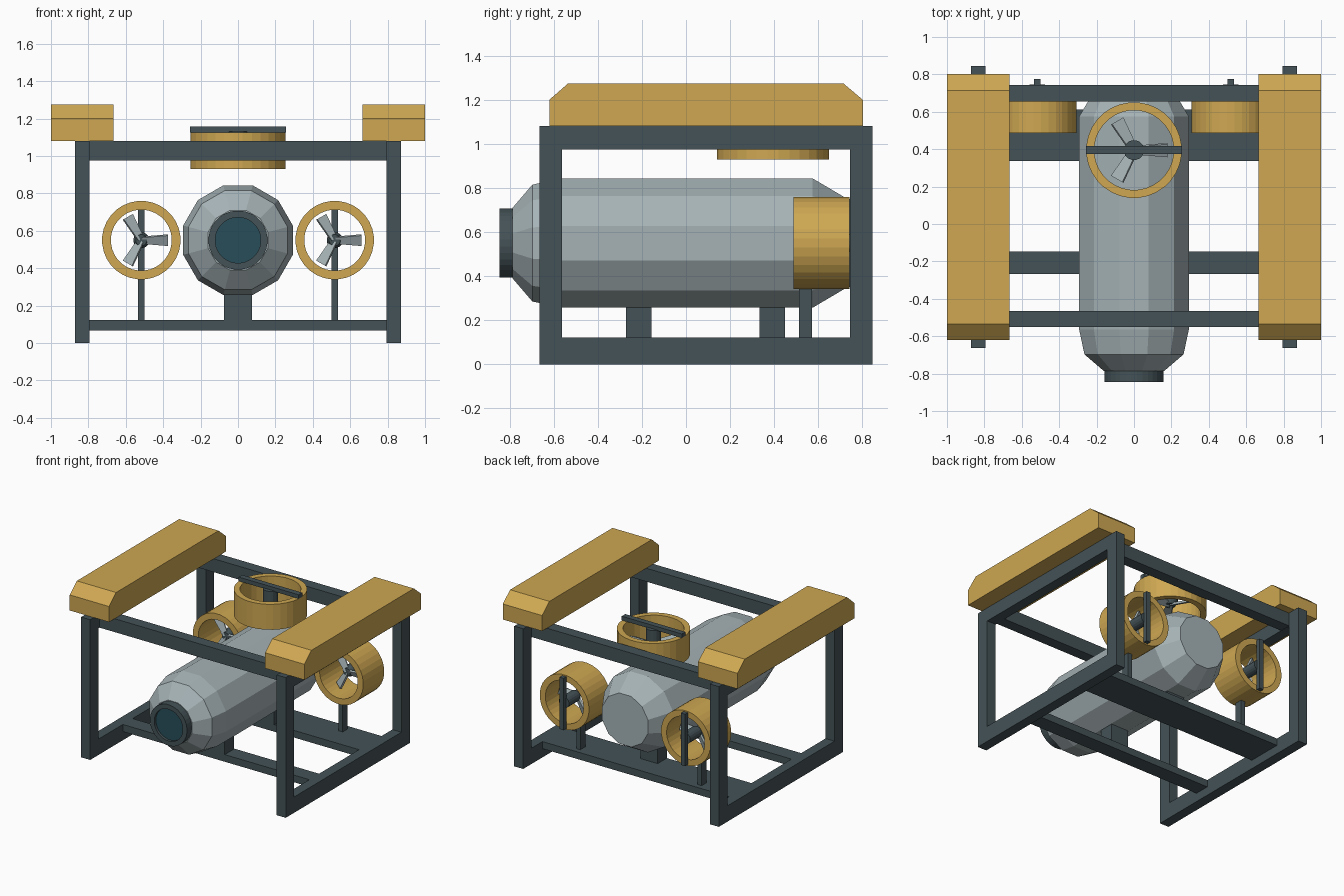
import bpy, bmesh
from math import pi, sin, cos, radians
from mathutils import Matrix, Vector

if "Cube" in bpy.data.objects:
    bpy.data.objects.remove(bpy.data.objects["Cube"])


def material(name, rgb):
    m = bpy.data.materials.new(name)
    m.diffuse_color = (*rgb, 1)
    m.use_nodes = True
    m.node_tree.nodes["Principled BSDF"].inputs["Base Color"].default_value = m.diffuse_color
    return m


GOLD = material("gold", (0.62, 0.39, 0.085))
DARK = material("dark_steel", (0.058, 0.085, 0.095))
HULL = material("pale_metal", (0.38, 0.45, 0.47))
GLASS = material("lens_glass", (0.02, 0.075, 0.1))


def finish(name, bm, mat, matrix=Matrix()):
    bmesh.ops.recalc_face_normals(bm, faces=bm.faces)
    me = bpy.data.meshes.new(name)
    bm.to_mesh(me)
    bm.free()
    me.materials.append(mat)
    ob = bpy.data.objects.new(name, me)
    ob.matrix_world = matrix
    bpy.context.collection.objects.link(ob)
    return ob


def box(name, x, y, z, mat=DARK, matrix=Matrix()):
    bm = bmesh.new()
    size = [b - a for a, b in (x, y, z)]
    mid = [(a + b) / 2 for a, b in (x, y, z)]
    bmesh.ops.create_cube(bm, size=1, matrix=Matrix.Translation(mid) @ Matrix.Diagonal((*size, 1)))
    return finish(name, bm, mat, matrix)


def lathe(name, profile, n, mat, matrix=Matrix(), closed=False):
    """Revolve (radius, height) points about local z; ends are capped unless closed."""
    bm = bmesh.new()
    rings = [[bm.verts.new((r * cos((i + .5) * 2 * pi / n), r * sin((i + .5) * 2 * pi / n), h))
              for i in range(n)] for r, h in profile]
    pairs = list(zip(rings, rings[1:]))
    if closed:
        pairs.append((rings[-1], rings[0]))
    else:
        bm.faces.new(rings[0])
        bm.faces.new(rings[-1])
    for a, b in pairs:
        for i in range(n):
            j = (i + 1) % n
            bm.faces.new((a[i], a[j], b[j], b[i]))
    return finish(name, bm, mat, matrix)


def prism_x(name, loops, x, mat):
    """Side profile in (y, z) extruded along x; a second loop cuts a window."""
    bm = bmesh.new()
    rows = [[[bm.verts.new((px, *p)) for p in loop] for px in x] for loop in loops]
    n = len(loops[0])
    for a, b in rows:
        for i in range(n):
            j = (i + 1) % n
            bm.faces.new((a[i], a[j], b[j], b[i]))
    for k in (0, 1):
        if len(loops) == 1:
            bm.faces.new(rows[0][k])
        else:
            o, w = rows[0][k], rows[1][k]
            for i in range(n):
                j = (i + 1) % n
                bm.faces.new((o[i], o[j], w[j], w[i]))
    return finish(name, bm, mat)


def rect(y0, y1, z0, z1):
    return [(y0, z0), (y1, z0), (y1, z1), (y0, z1)]


# Side frames and chamfered floats
float_profile = [(-.62, 1.08), (.802, 1.08), (.802, 1.2), (.713, 1.275), (-.534, 1.275), (-.62, 1.2)]
for side, s in (("left", -1), ("right", 1)):
    prism_x(side + "_side_frame", [rect(-.664, .846, 0, 1.08), rect(-.562, .743, .122, .975)],
            (s * .795, s * .872), DARK)
    prism_x(side + "_float", [float_profile], (s * .665, s), GOLD)

# Cross beams between the frames
for name, y, z in (("front_top_beam", (-.552, -.466), (.977, 1.08)),
                   ("rear_top_beam", (.656, .743), (.977, 1.08)),
                   ("front_floor_beam", (-.267, -.148), (.067, .122)),
                   ("rear_floor_plate", (.338, .612), (.067, .122))):
    box(name, (-.797, .797), y, z)

# Hull with its pedestals
to_y = Matrix.Rotation(-pi / 2, 4, 'X')
axis = Matrix.Translation((0, 0, .55)) @ to_y
k = 1 / cos(pi / 12)
lathe("hull", [(r * k, h) for r, h in ((.16, -.787), (.265, -.697), (.293, -.565), (.293, .575), (.195, .741))],
      12, HULL, axis)
box("front_pedestal", (-.074, .074), (-.273, -.156), (.12, .275))
box("rear_pedestal", (-.074, .074), (.334, .45), (.12, .275))

# Camera port: bezel ring and recessed lens
lathe("port_bezel", [(.158, -.78), (.158, -.846), (.122, -.846), (.122, -.78)], 32, DARK, axis, True)
lathe("port_lens", [(.123, -.826), (.123, -.78)], 32, GLASS, axis)


def thruster(name, matrix, r_out, r_in, length, bar_half, bar_w, bar_t, bar_angle, scale):
    h = length / 2
    lathe(name + "_duct", [(r_out, -h), (r_out, h), (r_in, h), (r_in, -h)], 32, GOLD, matrix, True)
    box(name + "_bar", (-bar_half, bar_half), (-bar_w / 2, bar_w / 2), (h, h + bar_t), DARK,
        matrix @ Matrix.Rotation(bar_angle, 4, 'Z'))
    lathe(name + "_hub", [(.03 * scale, -.03), (.043 * scale, 0), (.043 * scale, h + .005)], 16, DARK, matrix)
    # Three pitched, tapered blades
    bm = bmesh.new()
    for i in range(3):
        turn = Matrix.Rotation(i * 2 * pi / 3, 4, 'Z') @ Matrix.Translation((0, 0, -.02)) \
            @ Matrix.Rotation(radians(25), 4, 'X')
        geo = bmesh.ops.create_cube(bm, size=1)
        for v in geo["verts"]:
            tip = v.co.x > 0
            v.co = turn @ Vector((.144 * scale if tip else .005,
                                  v.co.y * (.062 if tip else .036) * scale, v.co.z * .016))
    finish(name + "_propeller", bm, HULL, matrix)


# Two rear thrusters on struts, one vertical thruster
for side, s in (("left", -1), ("right", 1)):
    x = s * .517
    thruster(side + "_thruster", Matrix.Translation((x, .6145, .55)) @ to_y,
             .21, .163, .255, .2, .035, .033, pi / 2, 1)
    box(side + "_thruster_strut", (x - .017, x + .017), (.512, .572), (.12, .35))
thruster("lift_thruster", Matrix.Translation((0, .395, 1.028)), .256, .213, .196, .256, .043, .031, 0, 1.25)
